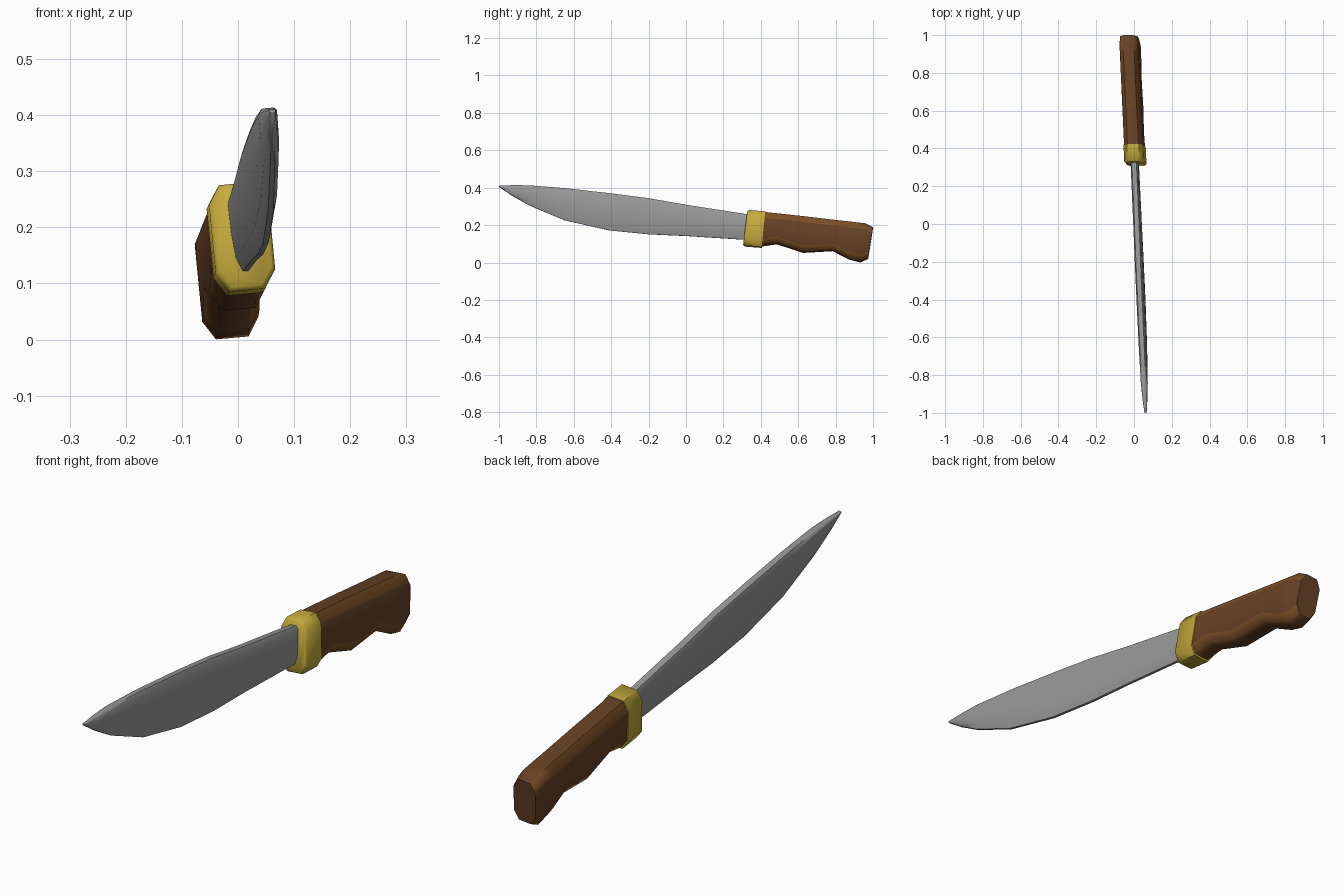
import bpy, bmesh

if "Cube" in bpy.data.objects:
    bpy.data.objects.remove(bpy.data.objects["Cube"])


def material(name, rgb):
    m = bpy.data.materials.new(name)
    m.diffuse_color = (*rgb, 1)
    m.use_nodes = True
    m.node_tree.nodes["Principled BSDF"].inputs["Base Color"].default_value = m.diffuse_color
    return m


STEEL = material("steel grey", (0.32, 0.32, 0.325))
BRASS = material("brass yellow", (0.55, 0.40, 0.045))
WOOD = material("dark wood", (0.135, 0.054, 0.019))
WORN = material("light worn wood", (0.20, 0.078, 0.019))


def place(x, y, z):
    # the knife lies slightly yawed and rolled
    return (0.042 - 0.056 * y - 0.09 * z + x, y, z + 0.09 * x)


def loft(name, stations, section, mats, angle):
    """stations: (y_top, z_top, y_bottom, z_bottom, half_width);
    section(half_width, height) gives right-side (x, t), t = 0 top to 1 bottom."""
    bm = bmesh.new()
    rings = []
    for yt, zt, yb, zb, hw in stations:
        side = section(hw, zt - zb)
        pts = side + [(-x, t) for x, t in reversed(side)]
        rings.append([bm.verts.new(place(x, yt + (yb - yt) * t, zt + (zb - zt) * t))
                      for x, t in pts])
    n = len(rings[0])
    for a, b in zip(rings, rings[1:]):
        for i in range(n):
            j = (i + 1) % n
            f = bm.faces.new((a[i], a[j], b[j], b[i]))
            # chamfer strips take the second colour
            if len(mats) > 1 and i in (0, 2, 4, 6):
                f.material_index = 1
    bm.faces.new(rings[0])
    bm.faces.new(rings[-1])
    bmesh.ops.recalc_face_normals(bm, faces=bm.faces)
    me = bpy.data.meshes.new(name)
    bm.to_mesh(me)
    bm.free()
    for m in mats:
        me.materials.append(m)
    ob = bpy.data.objects.new(name, me)
    bpy.context.collection.objects.link(ob)
    bpy.ops.object.select_all(action='DESELECT')
    ob.select_set(True)
    bpy.context.view_layer.objects.active = ob
    bpy.ops.object.shade_smooth_by_angle(angle=angle)
    return ob


def chamfered_box(hw, h):
    c = min(0.033 / h, 0.4)
    return [(hw - 0.021, 0), (hw, c), (hw, 1 - c), (hw - 0.021, 1)]


def blade_section(hw, h):
    return [(hw * 0.6, 0), (hw, 0.1), (hw * 0.95, 0.5),
            (hw * 0.75, 0.82), (hw * 0.25, 1)]


# blade: spine and cutting edge heights along the length
blade = [(0.36, 0.252, 0.119, 0.020), (0.0, 0.308, 0.142, 0.020),
         (-0.2, 0.343, 0.151, 0.020), (-0.41, 0.370, 0.172, 0.020),
         (-0.65, 0.397, 0.226, 0.019), (-0.84, 0.412, 0.306, 0.017),
         (-0.93, 0.413, 0.357, 0.012), (-1.0, 0.410, 0.404, 0.006)]
loft("blade", [(y, zt, y, zb, hw) for y, zt, zb, hw in blade],
     blade_section, [STEEL], 1.0)

# brass guard
loft("guard", [(0.328, 0.272, 0.306, 0.096, 0.047),
               (0.336, 0.278, 0.314, 0.088, 0.053),
               (0.424, 0.271, 0.405, 0.081, 0.053)],
     chamfered_box, [BRASS], 1.0)

# wooden handle with finger grooves along the underside
loft("handle", [(0.418, 0.268, 0.400, 0.087, 0.050),
                (0.495, 0.260, 0.486, 0.100, 0.050),
                (0.640, 0.244, 0.625, 0.054, 0.050),
                (0.800, 0.225, 0.785, 0.063, 0.050),
                (0.890, 0.215, 0.875, 0.017, 0.050),
                (0.960, 0.207, 0.932, 0.003, 0.050),
                (1.000, 0.186, 0.974, 0.021, 0.045)],
     chamfered_box, [WOOD, WORN], 1.0)
